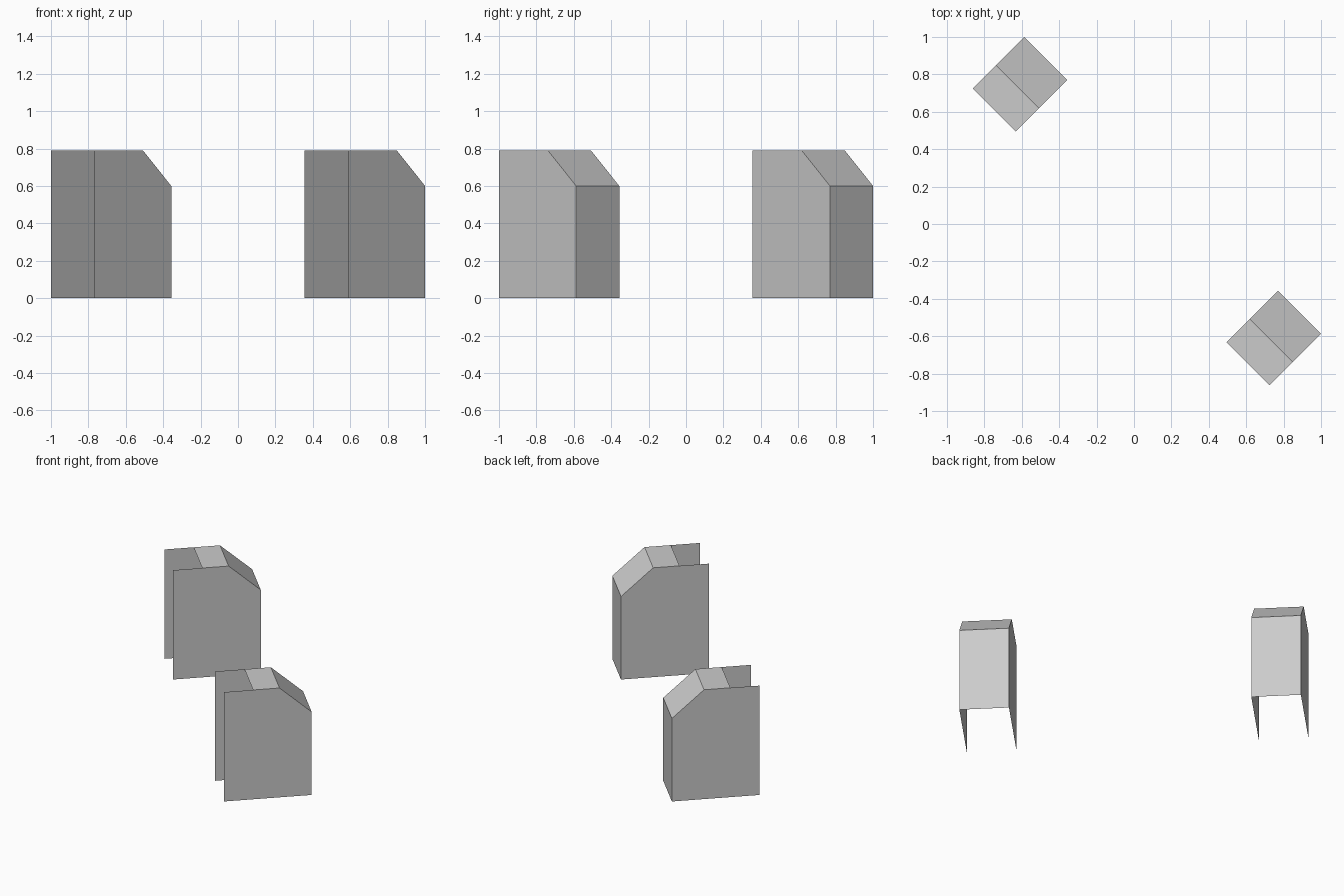
import bpy
import bmesh
from math import radians

cube = bpy.data.objects.get("Cube")
if cube:
    bpy.data.objects.remove(cube, do_unlink=True)

# One plain colour for every panel
grey = bpy.data.materials.new("light_grey")
grey.use_nodes = True
grey.diffuse_color = (0.6, 0.6, 0.6, 1)
grey.node_tree.nodes["Principled BSDF"].inputs["Base Color"].default_value = grey.diffuse_color

HALF_WIDTH = 0.163
LENGTH = 0.584
HEIGHT = 0.79
SHOULDER = 0.60       # top of the back panel
ROOF_START = 0.195    # the roof is set back from the open end
ROOF_END = 0.37       # where the slope begins


def build_hood(name, location):
    """Thin sheet hood: two side walls, roof, slope and back; open front and base."""
    bm = bmesh.new()
    profile = [(0, 0), (LENGTH, 0), (LENGTH, SHOULDER),
               (ROOF_END, HEIGHT), (ROOF_START, HEIGHT), (0, HEIGHT)]
    near = [bm.verts.new((x, -HALF_WIDTH, z)) for x, z in profile]
    far = [bm.verts.new((x, HALF_WIDTH, z)) for x, z in profile]

    # Side walls
    bm.faces.new(near)
    bm.faces.new(far[::-1])

    # Back panel, slope and roof strip bridge the walls
    for i in range(1, 4):
        bm.faces.new((near[i], far[i], far[i + 1], near[i + 1]))

    mesh = bpy.data.meshes.new(name)
    bm.to_mesh(mesh)
    bm.free()
    mesh.materials.append(grey)
    hood = bpy.data.objects.new(name, mesh)
    hood.location = location
    hood.rotation_euler.z = radians(45)
    bpy.context.collection.objects.link(hood)


# Diagonal pair, both opening the same way
build_hood("right_hood", (-0.885, 0.472, 0))
build_hood("left_hood", (0.472, -0.885, 0))
